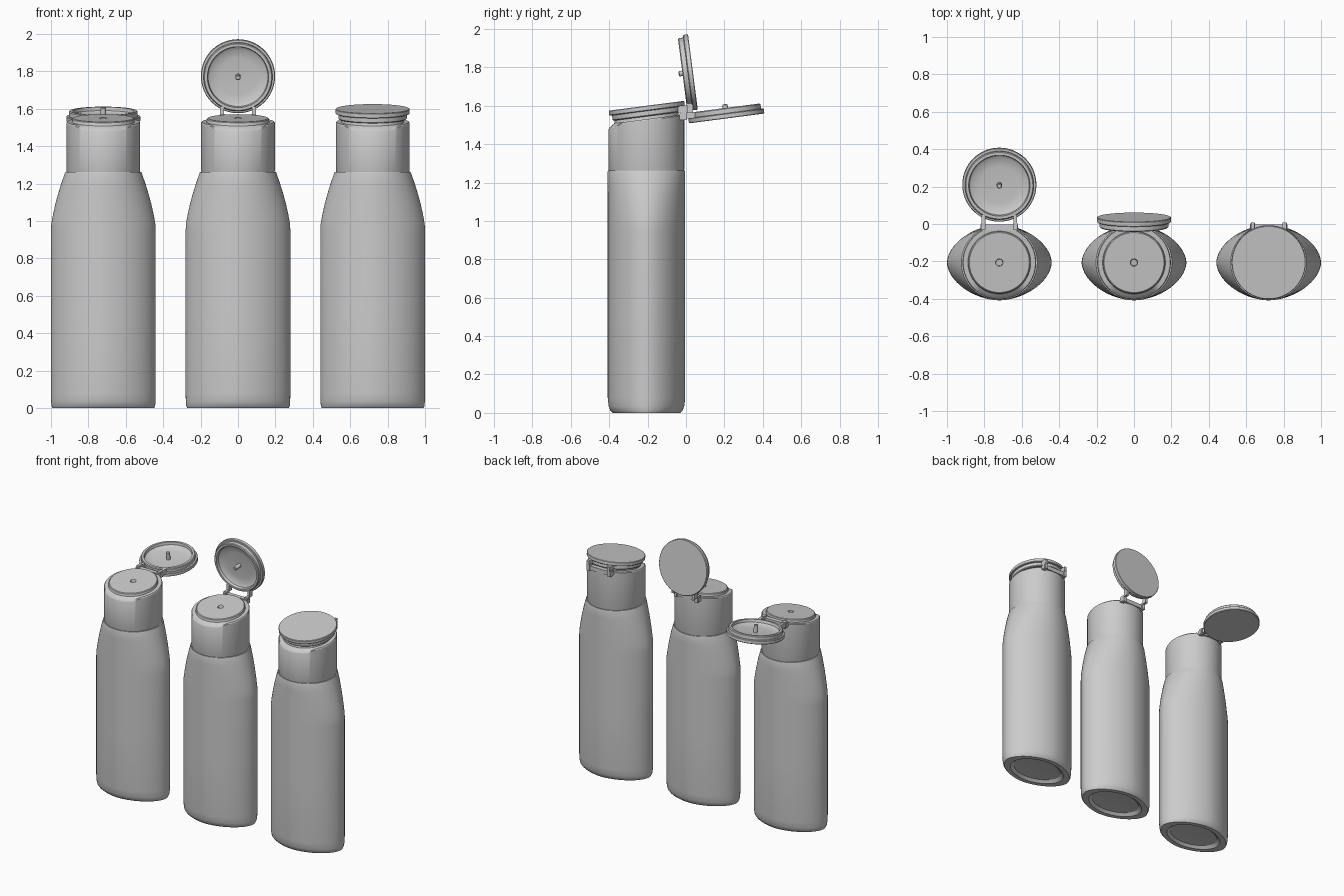
import bpy, bmesh
from math import sin, cos, pi, radians, copysign
from mathutils import Matrix, Vector

if "Cube" in bpy.data.objects:
    bpy.data.objects.remove(bpy.data.objects["Cube"])

N = 96
YC = -0.206                       # bottle axis in y
HINGE = Vector((0, 0.003, 1.567))
SLANT = 0.13                      # slope of the cap top
TILT = radians(7.4)


def loft(bm, rings):
    """Skin closed rings of points in order and cap both ends."""
    loops = [[bm.verts.new(p) for p in ring] for ring in rings]
    for a, b in zip(loops, loops[1:]):
        for i in range(N):
            j = (i + 1) % N
            bm.faces.new((a[i], a[j], b[j], b[i]))
    bm.faces.new(loops[0][::-1])
    bm.faces.new(loops[-1])


def oval(rx, ry, z, p=2.0):
    pts = []
    for i in range(N):
        c, s = cos(2 * pi * i / N), sin(2 * pi * i / N)
        pts.append((rx * copysign(abs(c) ** (2 / p), c),
                    ry * copysign(abs(s) ** (2 / p), s), z))
    return pts


def box(bm, lo, hi):
    lo, hi = Vector(lo), Vector(hi)
    m = Matrix.Translation((lo + hi) / 2) @ Matrix.Diagonal((*(hi - lo), 1))
    bmesh.ops.create_cube(bm, size=1, matrix=m)


def finish(bm, name):
    bmesh.ops.recalc_face_normals(bm, faces=bm.faces)
    me = bpy.data.meshes.new(name)
    bm.to_mesh(me)
    bm.free()
    me.shade_smooth()
    me.set_sharp_from_angle(angle=radians(32))
    return me


def place(name, me, matrix):
    ob = bpy.data.objects.new(name, me)
    bpy.context.collection.objects.link(ob)
    ob.matrix_world = matrix


# Bottle body: lens section blending into a round shoulder, dished base
bm = bmesh.new()
loft(bm, [oval(rx, ry, z, p) for rx, ry, z, p in [
    (0.12, 0.085, 0.022, 1.9), (0.19, 0.125, 0.018, 1.9), (0.215, 0.145, 0.0, 1.9),
    (0.272, 0.176, 0.0, 1.8), (0.277, 0.188, 0.012, 1.8), (0.279, 0.197, 0.035, 1.8),
    (0.28, 0.202, 0.08, 1.8), (0.28, 0.202, 0.5, 1.8), (0.28, 0.202, 0.95, 1.8),
    (0.278, 0.202, 0.985, 1.81), (0.270, 0.202, 1.03, 1.83), (0.257, 0.202, 1.09, 1.87),
    (0.242, 0.202, 1.145, 1.92), (0.225, 0.202, 1.2, 1.97), (0.206, 0.202, 1.255, 2),
    (0.203, 0.200, 1.262, 2), (0.185, 0.185, 1.263, 2)]])
body = finish(bm, "bottle_body")


# Cap: round wall with slanted top, front thumb dip, raised plate and spout hole
def cap_ring(r, z, slanted, dip):
    pts = []
    for x, y, _ in oval(r, r, 0):
        front = min(1.0, max(0.0, (0.155 - abs(x)) / 0.06)) if y < 0 else 0.0
        drop = dip * front * front * (3 - 2 * front)
        pts.append((x, y, z + (SLANT * y if slanted else 0) - drop))
    return pts


S = 1.530
bm = bmesh.new()
loft(bm, [cap_ring(*a) for a in [
    (0.185, 1.255, 0, 0), (0.194, 1.258, 0, 0), (0.197, 1.268, 0, 0),
    (0.197, S - 0.006, 1, 0.020), (0.193, S, 1, 0.018), (0.178, S, 1, 0.008),
    (0.168, S, 1, 0), (0.165, S + 0.016, 1, 0), (0.160, S + 0.020, 1, 0),
    (0.020, S + 0.020, 1, 0), (0.018, S + 0.017, 1, 0), (0.017, S - 0.03, 1, 0)]])
# hinge knuckles and cross bar on the cap
dy = -YC
box(bm, (-0.10, dy - 0.035, 1.530), (0.10, dy - 0.004, 1.560))
for s in (-1, 1):
    box(bm, (s * 0.085 - 0.012, dy - 0.03, 1.525), (s * 0.085 + 0.012, dy + 0.005, 1.572))
cap = finish(bm, "cap")

# Lid: thin disc, hollow ring and centre plug, built around the hinge line
bm = bmesh.new()
loft(bm, [oval(r, r, z) for r, z in [
    (0.010, -0.075), (0.014, -0.071), (0.014, -0.020), (0.10, -0.021), (0.145, -0.026),
    (0.160, -0.036), (0.164, -0.055), (0.179, -0.055), (0.184, -0.050), (0.184, -0.027),
    (0.195, -0.026), (0.198, -0.023), (0.198, -0.003), (0.195, 0.0)]])
bm.transform(Matrix.Translation((0, YC - HINGE.y, 0.033)) @ Matrix.Rotation(TILT, 4, 'X'))
for s in (-1, 1):
    box(bm, (s * 0.085 - 0.010, -0.045, -0.001), (s * 0.085 + 0.010, 0.004, 0.034))
lid = finish(bm, "lid")

# Three bottles: lid fully open, half open, closed
for tag, x, angle in (("open", -0.72, 180), ("half_open", 0.0, 90), ("closed", 0.72, 0)):
    base = Matrix.Translation((x, YC, 0))
    place("bottle_body_" + tag, body, base)
    place("cap_" + tag, cap, base)
    place("lid_" + tag, lid, Matrix.Translation(HINGE + Vector((x, 0, 0)))
          @ Matrix.Rotation(radians(-angle), 4, 'X'))
